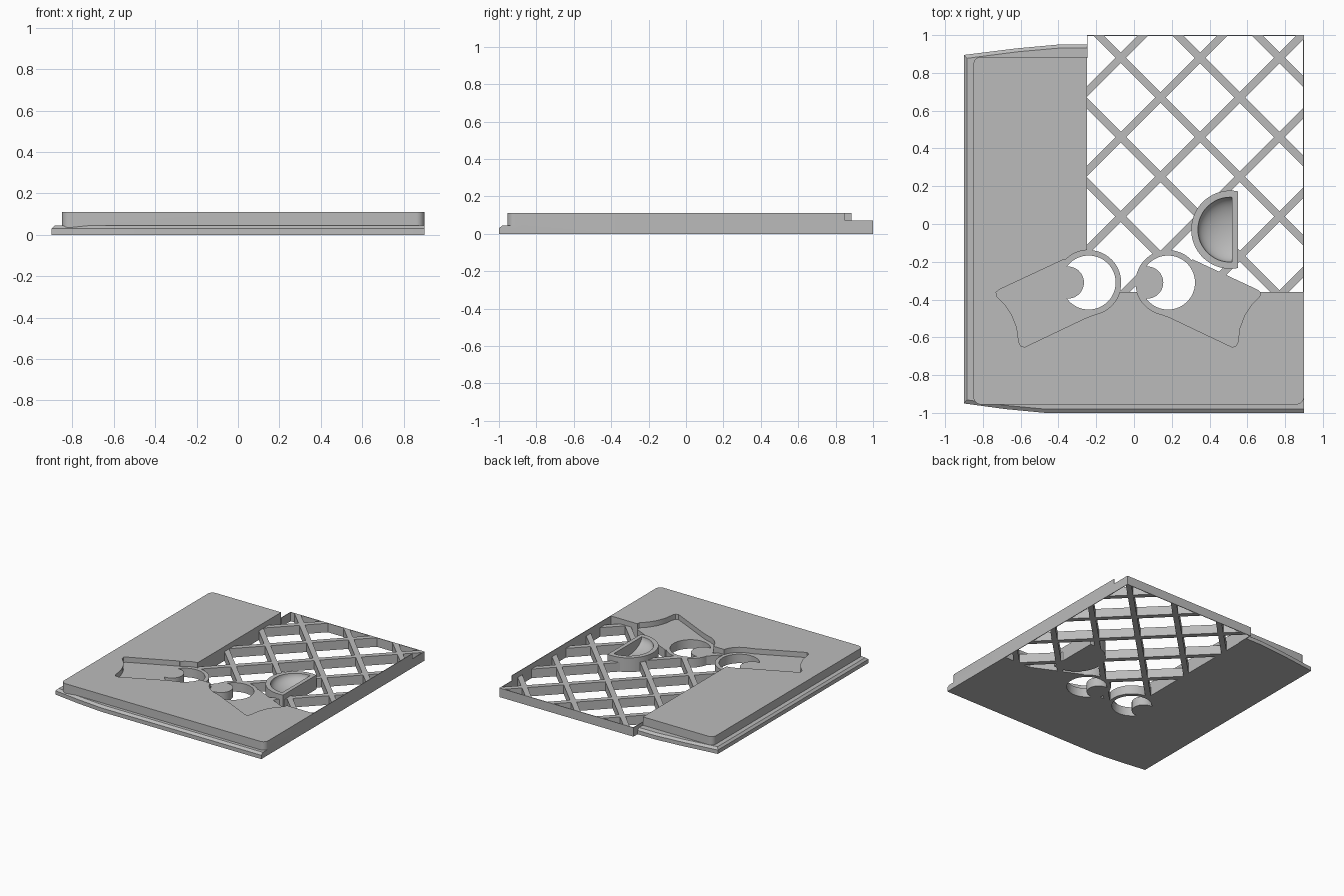
import bpy, bmesh, math
from mathutils import Matrix, Vector

if "Cube" in bpy.data.objects:
    bpy.data.objects.remove(bpy.data.objects["Cube"])

TOP, LOW = 0.11, 0.07          # plate height, lattice and pocket height
EDGE_X, EDGE_Y = -0.25, -0.36  # inner corner of the L-shaped plate
EYE_Y, RIM_R, HOLE_R = -0.31, 0.172, 0.143

grey = bpy.data.materials.new("plain grey")
grey.use_nodes = True
grey.diffuse_color = (0.5, 0.5, 0.5, 1)
grey.node_tree.nodes["Principled BSDF"].inputs["Base Color"].default_value = (0.5, 0.5, 0.5, 1)


def add_object(name, bm):
    bmesh.ops.recalc_face_normals(bm, faces=bm.faces)
    mesh = bpy.data.meshes.new(name)
    bm.to_mesh(mesh)
    bm.free()
    mesh.materials.append(grey)
    obj = bpy.data.objects.new(name, mesh)
    bpy.context.collection.objects.link(obj)
    return obj


def prism(name, pts, z0=-0.1, z1=0.3):
    bm = bmesh.new()
    face = bm.faces.new([bm.verts.new((x, y, z0)) for x, y in pts])
    new = bmesh.ops.extrude_face_region(bm, geom=[face])["geom"]
    bmesh.ops.translate(bm, vec=(0, 0, z1 - z0),
                        verts=[v for v in new if isinstance(v, bmesh.types.BMVert)])
    return add_object(name, bm)


def rect(x0, x1, y0, y1):
    return [(x0, y0), (x1, y0), (x1, y1), (x0, y1)]


def arc(cx, cy, r, a0, a1, n=48):
    angles = [math.radians(a0 + (a1 - a0) * i / n) for i in range(n + 1)]
    return [(cx + r * math.cos(a), cy + r * math.sin(a)) for a in angles]


def circle(cx, cy, r):
    return arc(cx, cy, r, 0, 360, 72)[:-1]


def combine(obj, other, operation, self_cross=False):
    """Apply a boolean and discard the second object."""
    mod = obj.modifiers.new("cut", "BOOLEAN")
    mod.object, mod.operation, mod.solver = other, operation, "EXACT"
    mod.use_self = self_cross
    bpy.ops.object.select_all(action="DESELECT")
    bpy.context.view_layer.objects.active = obj
    obj.select_set(True)
    bpy.ops.object.modifier_apply(modifier=mod.name)
    bpy.data.objects.remove(other)


# Outlines of the eye pockets
side = [(-0.37, -0.187), (-0.715, -0.348), (-0.73, -0.362), (-0.725, -0.385),
        (-0.68, -0.43), (-0.645, -0.485), (-0.62, -0.55), (-0.61, -0.625),
        (-0.6, -0.645), (-0.58, -0.652), (-0.25, -0.495), (-0.2, -0.477), (-0.24, EYE_Y)]
eyes = {"right": (-0.24, side),
        "left": (0.18, [(-0.06 - x, y) for x, y in reversed(side)])}


def crescent(cx):
    return (arc(cx, EYE_Y, HOLE_R, -144, 144)
            + arc(cx - 0.11, EYE_Y, 0.085, 95, -95, 24)[1:-1])


# Raised L-shaped plate with rounded outer corners
plate = prism("plate", arc(-0.81, -0.915, 0.04, 180, 270, 8) + arc(0.86, -0.915, 0.04, 270, 360, 8)
              + [(0.9, EDGE_Y), (EDGE_X, EDGE_Y), (EDGE_X, 0.885)]
              + arc(-0.81, 0.845, 0.04, 90, 180, 8), 0, TOP)

# Lower flange with a chamfered outer edge
outline = [(-0.9, -0.95), (-0.68, -0.98), (-0.47, -1), (0.9, -1), (0.9, -0.88), (-0.8, -0.88),
           (-0.8, 0.85), (EDGE_X, 0.85), (EDGE_X, 0.95), (-0.4, 0.95), (-0.62, 0.93), (-0.9, 0.895)]
bm = bmesh.new()
rings = [[bm.verts.new((x, y, z)) for x, y in outline] for z in (0, 0.03, 0.045)]
for v in rings[2]:
    v.co.x = max(v.co.x, -0.885)
    if abs(v.co.y) > 0.89:
        v.co.y *= 0.98
for low, high in zip(rings, rings[1:]):
    for i in range(len(outline)):
        j = (i + 1) % len(outline)
        bm.faces.new((low[i], low[j], high[j], high[i]))
bm.faces.new(rings[0])
bm.faces.new(rings[2])
combine(plate, add_object("flange", bm), "UNION")

# Diagonal lattice, clipped to the open corner
bm = bmesh.new()
for turn, first in ((-1, 0.81), (1, -0.95)):
    for k in range(-6, 7):
        c = first + 0.42 * k
        spot = Vector((c / 2 + 0.32, -turn * c / 2 + turn * 0.32, LOW / 2))
        bmesh.ops.create_cube(bm, size=1, matrix=Matrix.Translation(spot)
                              @ Matrix.Rotation(turn * math.pi / 4, 4, "Z")
                              @ Matrix.Diagonal((5, 0.04, LOW, 1)))
lattice = add_object("lattice", bm)
combine(lattice, prism("clip", rect(EDGE_X, 0.9, EDGE_Y, 1)), "INTERSECT", True)

# Sunken eye pockets with crescent holes
for label, (cx, ear) in eyes.items():
    for target in (plate, lattice):
        combine(target, prism("cutter", ear), "DIFFERENCE")
        combine(target, prism("cutter", circle(cx, EYE_Y, RIM_R)), "DIFFERENCE")
    pocket = prism(label + "_eye_pocket", ear, 0, LOW)
    combine(pocket, prism("rim", circle(cx, EYE_Y, RIM_R), 0, LOW), "UNION")
    combine(pocket, prism("cutter", crescent(cx)), "DIFFERENCE")

# Half-round dish standing in the lattice
span = math.degrees(math.acos(0.04 / 0.207))
bowl_outline = arc(0.51, -0.03, 0.207, span, 360 - span)
combine(lattice, prism("cutter", bowl_outline), "DIFFERENCE")
bowl = prism("dish", bowl_outline, 0, TOP)
bm = bmesh.new()
bmesh.ops.create_uvsphere(bm, u_segments=48, v_segments=24, radius=1,
                          matrix=Matrix.Translation((0.51, -0.03, TOP)) @ Matrix.Diagonal((0.172, 0.172, 0.085, 1)))
scoop = add_object("scoop", bm)
combine(scoop, prism("clip", rect(0, 0.52, -1, 1)), "INTERSECT")
combine(bowl, scoop, "DIFFERENCE")

# Thin walls closing the lattice
T = 0.005
prism("side_wall", rect(0.9 - T, 0.9, EDGE_Y, 0.85), 0, TOP)
prism("side_wall_end", rect(0.9 - T, 0.9, 0.85, 1), 0, LOW)
prism("back_wall", rect(EDGE_X, 0.9 - T, 1 - T, 1), 0, LOW)
prism("inner_wall", rect(EDGE_X, EDGE_X + T, 0.88, 1 - T), 0, LOW)

# Smooth the curves and keep the edges crisp
bpy.ops.object.select_all(action="DESELECT")
for obj in bpy.context.collection.objects:
    if obj.type == "MESH":
        obj.select_set(True)
        bpy.context.view_layer.objects.active = obj
bpy.ops.object.shade_smooth_by_angle(angle=math.radians(25))
